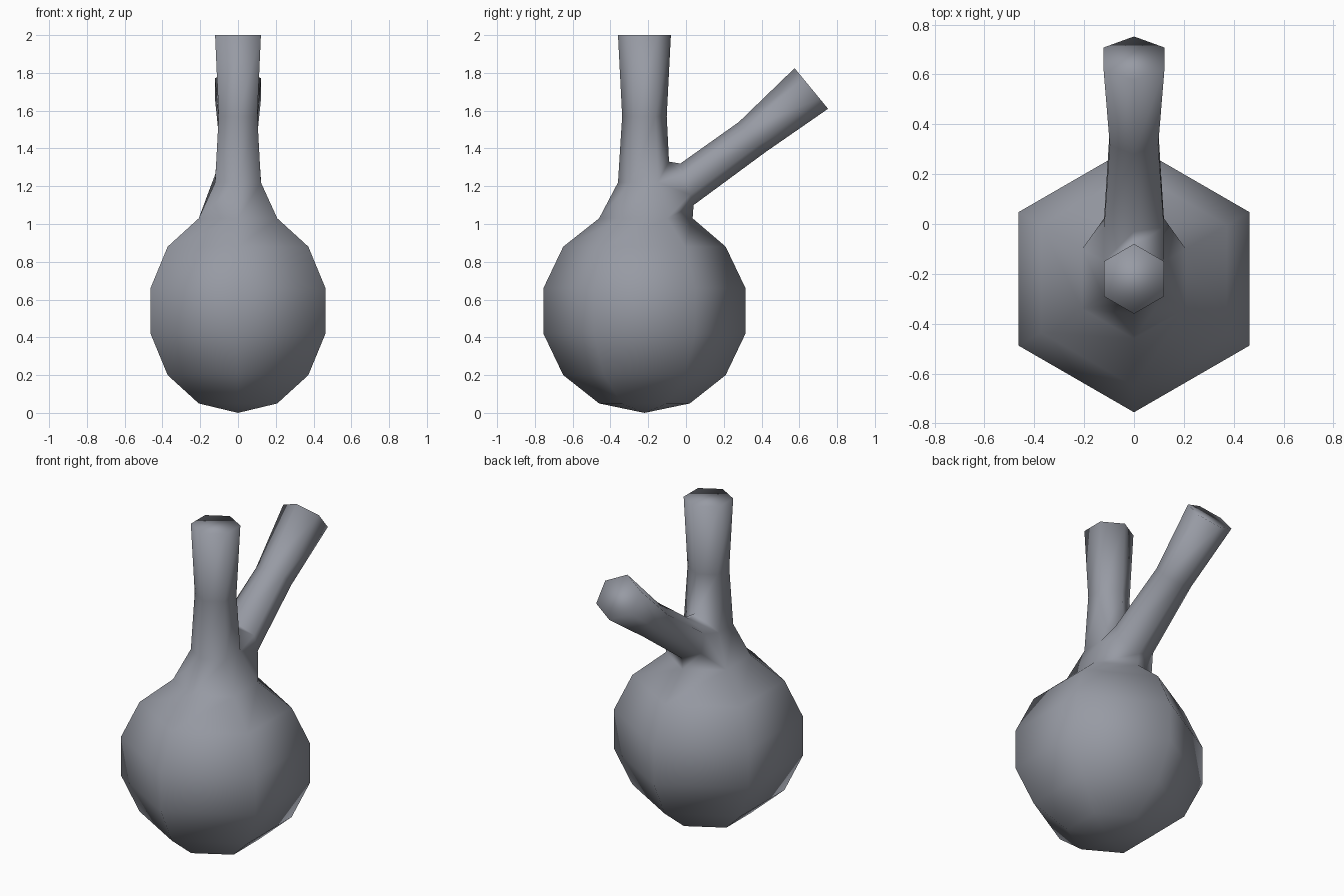
import bpy, bmesh, math

if "Cube" in bpy.data.objects:
    bpy.data.objects.remove(bpy.data.objects["Cube"])

CY = -0.22  # axis of bulb and neck
bm = bmesh.new()

def bridge(a, b):
    n = len(a)
    return [bm.faces.new((a[i], a[(i + 1) % n], b[(i + 1) % n], b[i])) for i in range(n)]

# Bulb and neck: hexagonal rings with corners pointing along y
profile = [(0.24, 0.05), (0.43, 0.20), (0.535, 0.42), (0.535, 0.66), (0.43, 0.88),
           (0.24, 1.03), (0.14, 1.22), (0.118, 1.57), (0.14, 2.0)]
rings = []
for r, z in profile:
    rings.append([bm.verts.new((r * math.cos(math.radians(30 + 60 * k)),
                                CY + r * math.sin(math.radians(30 + 60 * k)), z))
                  for k in range(6)])
base = bm.verts.new((0, CY, 0))
for i in range(6):
    bm.faces.new((base, rings[0][(i + 1) % 6], rings[0][i]))
shoulder, throat = rings[5], rings[6]
for a, b in zip(rings, rings[1:]):
    faces = bridge(a, b)
    if a is shoulder:               # open the two back faces for the side spout
        bmesh.ops.delete(bm, geom=faces[0:2], context='FACES_ONLY')
bm.faces.new(rings[-1])
shoulder[1].co.y = 0.035
throat[1].co = (0, -0.09, 1.33)

# Side spout: grown out of the six-sided opening
def spout_ring(top, bottom, half_width):
    pts = [(0, 0), (1, .25), (1, .75), (0, 1), (-1, .75), (-1, .25)]
    return [bm.verts.new((s * half_width,
                          top[0] + (bottom[0] - top[0]) * t,
                          top[1] + (bottom[1] - top[1]) * t)) for s, t in pts]

loop = [throat[1], throat[0], shoulder[0], shoulder[1], shoulder[2], throat[2]]
for top, bottom, w in [((-0.03, 1.32), (0.04, 1.10), 0.12),
                       ((0.28, 1.54), (0.42, 1.38), 0.097),
                       ((0.575, 1.825), (0.752, 1.61), 0.122)]:
    nxt = spout_ring(top, bottom, w)
    bridge(loop, nxt)
    loop = nxt
bm.faces.new(loop)

bmesh.ops.recalc_face_normals(bm, faces=bm.faces)
for f in bm.faces:
    f.smooth = True

mesh = bpy.data.meshes.new("two_necked_flask")
bm.to_mesh(mesh)
bm.free()
grey = bpy.data.materials.new("blue grey")
grey.diffuse_color = (0.31, 0.325, 0.37, 1)
grey.use_nodes = True
grey.node_tree.nodes["Principled BSDF"].inputs["Base Color"].default_value = grey.diffuse_color
mesh.materials.append(grey)
flask = bpy.data.objects.new("two_necked_flask", mesh)
bpy.context.collection.objects.link(flask)
